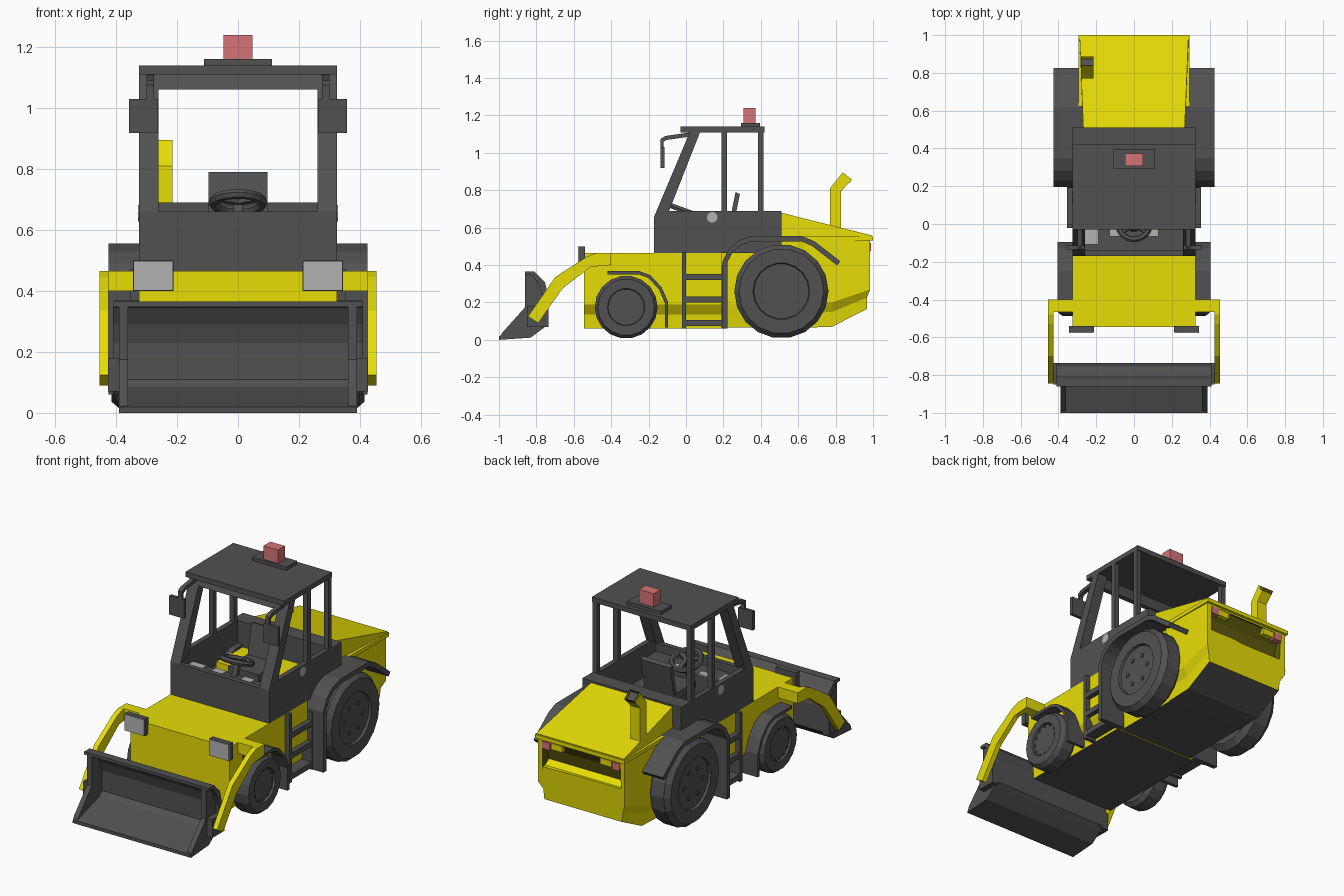
import bpy, bmesh, math
from mathutils import Matrix, Vector

if "Cube" in bpy.data.objects:
    bpy.data.objects.remove(bpy.data.objects["Cube"])


def material(name, rgb):
    m = bpy.data.materials.new(name)
    m.diffuse_color = (*rgb, 1)
    m.use_nodes = True
    m.node_tree.nodes["Principled BSDF"].inputs["Base Color"].default_value = m.diffuse_color
    return m


YELLOW = material("yellow paint", (0.82, 0.74, 0.002))
OLIVE = material("dark olive", (0.11, 0.10, 0.004))
DARK = material("dark grey", (0.083, 0.083, 0.083))
SILVER = material("light grey", (0.45, 0.45, 0.45))
RED = material("red lens", (0.67, 0.175, 0.18))


def finish(name, bm, *mats):
    bmesh.ops.recalc_face_normals(bm, faces=bm.faces)
    me = bpy.data.meshes.new(name)
    bm.to_mesh(me)
    bm.free()
    for m in mats:
        me.materials.append(m)
    ob = bpy.data.objects.new(name, me)
    bpy.context.collection.objects.link(ob)
    return ob


def bridge(bm, rings, caps=True):
    rings = [[bm.verts.new(p) for p in r] for r in rings]
    n = len(rings[0])
    for a, b in zip(rings, rings[1:]):
        for i in range(n):
            bm.faces.new((a[i], a[(i + 1) % n], b[(i + 1) % n], b[i]))
    if caps:
        bm.faces.new(rings[0])
        return bm.faces.new(rings[-1])


def prism(name, profile, x0, x1, mat, both=False):
    """Extrude a (y, z) profile from x0 to x1, on both sides if asked."""
    bm = bmesh.new()
    for s in ((1, -1) if both else (1,)):
        bridge(bm, [[(s * x, y, z) for y, z in profile] for x in (x0, x1)])
    return finish(name, bm, mat)


def box(name, x, y, z, mat, both=False):
    return prism(name, [(y[0], z[0]), (y[1], z[0]), (y[1], z[1]), (y[0], z[1])],
                 x[0], x[1], mat, both)


def strip(name, path, t, x0, x1, mat, both=True):
    """Bent sheet following a (y, z) path, thickened to its right-hand side."""
    pts = [Vector(p) for p in path]
    inner = []
    for i, p in enumerate(pts):
        d = (pts[min(i + 1, len(pts) - 1)] - pts[max(i - 1, 0)]).normalized()
        inner.append(p + Vector((d.y, -d.x)) * t)
    return prism(name, [tuple(p) for p in pts + inner[::-1]], x0, x1, mat, both)


def loft(name, sections):
    """Skin half (x, z) outlines, mirrored in x, along y; undersides dark."""
    bm = bmesh.new()
    bridge(bm, [[(x, y, z) for x, z in h] + [(-x, y, z) for x, z in h[::-1]]
                for y, h in sections])
    ob = finish(name, bm, YELLOW, DARK, OLIVE)
    for p in ob.data.polygons:
        p.material_index = int(p.normal.z < -0.8)
    return ob


def wheel(name, y, z, r, rim, x0, x1, bolts, bolt_ring, bolt_r):
    w = x1 - x0
    prof = [(r * .86, x0), (r, x0 + w * .2), (r, x1 - w * .2), (r * .9, x1),
            (rim, x1), (rim * .97, x1 - .014)]
    n = 18
    bm = bmesh.new()
    for s in (1, -1):
        bridge(bm, [[(s * x, y + q * math.sin(math.tau * (i + .5) / n),
                      z + q * math.cos(math.tau * (i + .5) / n)) for i in range(n)]
                    for q, x in prof])
        for k in range(bolts):
            a = math.tau * k / bolts
            bmesh.ops.create_cone(
                bm, cap_ends=True, segments=6, radius1=bolt_r, radius2=bolt_r, depth=.012,
                matrix=Matrix.Translation((s * (x1 - .014), y + bolt_ring * math.cos(a),
                                           z + bolt_ring * math.sin(a)))
                @ Matrix.Rotation(math.pi / 2, 4, 'Y'))
    return finish(name, bm, DARK)


# Front body with undercut lower sides
half = [(.325, .465), (.325, .19), (.288, .135), (.282, .06)]
loft("front_body", [(-.545, half), (.19, half)])

# Rear body, undercut and rising underneath toward the tail
tail = loft("rear_body", [
    (.18, [(.27, .54), (.27, .19), (.26, .13), (.25, .065)]),
    (.60, [(.27, .54), (.27, .19), (.26, .13), (.25, .065)]),
    (.63, [(.29, .54), (.29, .19), (.262, .14), (.255, .065)]),
    (.78, [(.29, .54), (.29, .20), (.262, .15), (.255, .07)]),
    (.985, [(.285, .54), (.285, .27), (.262, .225), (.255, .165)])])
for v in tail.data.vertices:
    if v.co.y > .98 and v.co.z < .24:
        v.co.y -= .018

# Rear grille recess: dark inside, yellow bottom ledge
cutter = prism("grille_cutter", [(1.03, .52), (.975, .52), (.94, .46), (.925, .39),
                                 (.96, .365), (1.03, .365)], -.255, .255, YELLOW)
cutter.data.materials.append(DARK)
cutter.data.materials.append(OLIVE)
for p in cutter.data.polygons:
    p.material_index = 0 if p.normal.z < -.5 else 2
cutter.hide_render = True
cutter.hide_viewport = True
cut = tail.modifiers.new("grille recess", 'BOOLEAN')
cut.object = cutter
cut.operation = 'DIFFERENCE'
box("rear_rim", (-.295, .295), (.61, 1.0), (.53, .553), YELLOW)
loft("rear_hood", [(.50, [(.268, .682), (.27, .53)]), (.995, [(.288, .558), (.29, .535)])])
box("tail_light", (.205, .255), (.93, .99), (.475, .518), RED, True)
box("indicator_light", (.125, .20), (.93, .985), (.482, .518), YELLOW, True)

# Square exhaust stack with dark opening
bm = bmesh.new()
end = bridge(bm, [[(-.28, *a), (-.215, *a), (-.215, *b), (-.28, *b)] for a, b in (
    ((.77, .55), (.83, .55)), ((.77, .81), (.83, .795)), ((.838, .895), (.887, .858)))])
rim = bmesh.ops.inset_individual(bm, faces=[end], thickness=.012)["faces"]
bmesh.ops.translate(bm, verts=end.verts, vec=(0, -.012, -.018))
for f in rim:
    f.material_index = 2
end.material_index = 1
finish("exhaust_stack", bm, YELLOW, DARK, OLIVE)

# Cab tub
prism("cab_side", [(-.17, .465), (.51, .465), (.51, .69), (-.155, .69), (-.17, .66)],
      .295, .325, DARK, True)
box("cab_front", (-.3, .3), (-.17, -.14), (.465, .66), DARK)
box("cab_rear_deck", (-.3, .3), (.415, .51), (.465, .69), DARK)
box("cab_floor", (-.3, .3), (-.15, .42), (.465, .50), DARK)
box("dashboard", (-.296, .296), (-.145, -.02), (.5, .61), DARK)

# Cab pillars and roof
prism("front_pillar", [(-.17, .66), (-.09, .69), (.075, 1.11), (.02, 1.11)], .26, .325, DARK, True)
box("middle_pillar", (.295, .325), (.19, .22), (.68, 1.115), DARK, True)
box("rear_pillar", (.295, .325), (.385, .415), (.68, 1.115), DARK, True)
prism("windscreen_header", [(0, 1.06), (.03, 1.06), (.05, 1.112), (.02, 1.112)], -.295, .295, DARK)
box("roof", (-.325, .325), (-.03, .42), (1.11, 1.14), DARK)
box("beacon_base", (-.112, .112), (.295, .395), (1.14, 1.16), DARK)
box("beacon", (-.048, .048), (.308, .372), (1.16, 1.24), RED)

# Mirrors on arms
strip("mirror_arm", [(-.135, 1.075), (-.11, 1.09), (.03, 1.11)], .022, .275, .30, DARK)
box("mirror_stem", (.275, .30), (-.135, -.12), (1.0, 1.075), DARK, True)
box("mirror", (.262, .358), (-.135, -.115), (.918, 1.03), DARK, True)

# Seat, steering wheel, control panels
box("seat_base", (-.08, .08), (.08, .24), (.5, .57), DARK)
box("seat_cushion", (-.1, .1), (.05, .25), (.57, .61), DARK)
prism("seat_back", [(.225, .59), (.25, .59), (.288, .78), (.265, .79)], -.097, .097, DARK)
tilt = Matrix.Translation((0, -.005, .69)) @ Matrix.Rotation(math.radians(-20), 4, 'X')
bpy.ops.mesh.primitive_torus_add(major_segments=18, minor_segments=6,
                                 major_radius=.082, minor_radius=.016)
ring = bpy.context.object
ring.name = "steering_wheel"
ring.matrix_world = tilt
ring.data.materials.append(DARK)
for i in range(3):
    spoke = box("steering_spoke", (-.011, .011), (0, .08), (-.008, .006), DARK)
    spoke.matrix_world = tilt @ Matrix.Rotation(math.tau * i / 3, 4, 'Z')
prism("steering_column", [(-.01, .69), (.015, .68), (-.05, .5), (-.08, .5)], -.015, .015, DARK)
box("control_panel", (-.278, -.188), (-.108, -.025), (.61, .618), SILVER)
box("gauge_panel", (.06, .13), (-.065, -.022), (.61, .618), SILVER, True)

# Round side caps, almost flush
bm = bmesh.new()
for s in (1, -1):
    bmesh.ops.create_cone(bm, cap_ends=True, segments=10, radius1=.029, radius2=.029, depth=.008,
                          matrix=Matrix.Translation((s * .324, .14, .655))
                          @ Matrix.Rotation(math.pi / 2, 4, 'Y'))
finish("side_cap", bm, SILVER)

# Access ladders
box("ladder_front_rail", (.28, .355), (-.022, 0), (.06, .47), DARK, True)
box("ladder_rear_rail", (.28, .355), (.19, .215), (.06, .40), DARK, True)
for z in (.075, .2, .32):
    box("ladder_step", (.285, .355), (-.01, .20), (z, z + .032), DARK, True)

# Wheels and mudguards
wheel("rear_wheel", .51, .26, .252, .152, .27, .415, 6, .085, .013)
wheel("front_wheel", -.32, .175, .168, .1, .28, .40, 12, .088, .007)
strip("rear_mudguard", [(.195, .06), (.195, .42), (.23, .49), (.28, .53), (.35, .555), (.62, .555),
                        (.69, .525), (.825, .42)], .028, .26, .425, DARK)
strip("front_mudguard", [(-.42, .368), (-.25, .368), (-.19, .345), (-.13, .28), (-.095, .2),
                         (-.095, .065)], .018, .285, .405, DARK)

# Headlights
box("headlight_housing", (.212, .345), (-.572, -.54), (.40, .50), DARK, True)
box("headlight_lens", (.214, .343), (-.578, -.571), (.402, .498), SILVER, True)

# Loader arms and shoulder
prism("loader_arm", [(-.40, .465), (-.48, .465), (-.53, .445), (-.70, .335), (-.845, .125),
                     (-.79, .09), (-.66, .275), (-.51, .39), (-.40, .40)], .425, .455, YELLOW, True)
box("loader_shoulder", (.32, .43), (-.465, -.40), (.40, .465), YELLOW, True)

# Bucket
prism("bucket_back", [(-.86, .365), (-.81, .365), (-.755, .31), (-.735, .23), (-.735, .085),
                      (-.765, .06), (-.79, .085), (-.765, .11), (-.765, .23), (-.785, .29),
                      (-.82, .345), (-.86, .348)], -.41, .41, DARK)
prism("bucket_floor", [(-1.0, .0), (-.83, .012), (-.76, .065), (-.79, .085), (-1.0, .02)],
      -.385, .385, DARK)
prism("bucket_side", [(-1.0, .0), (-.83, .012), (-.74, .08), (-.74, .23), (-.76, .305),
                      (-.812, .363), (-.86, .363), (-.86, .175), (-.985, .035)],
      .36, .39, DARK, True)
box("bucket_bracket", (.385, .426), (-.85, -.735), (.07, .18), DARK, True)
